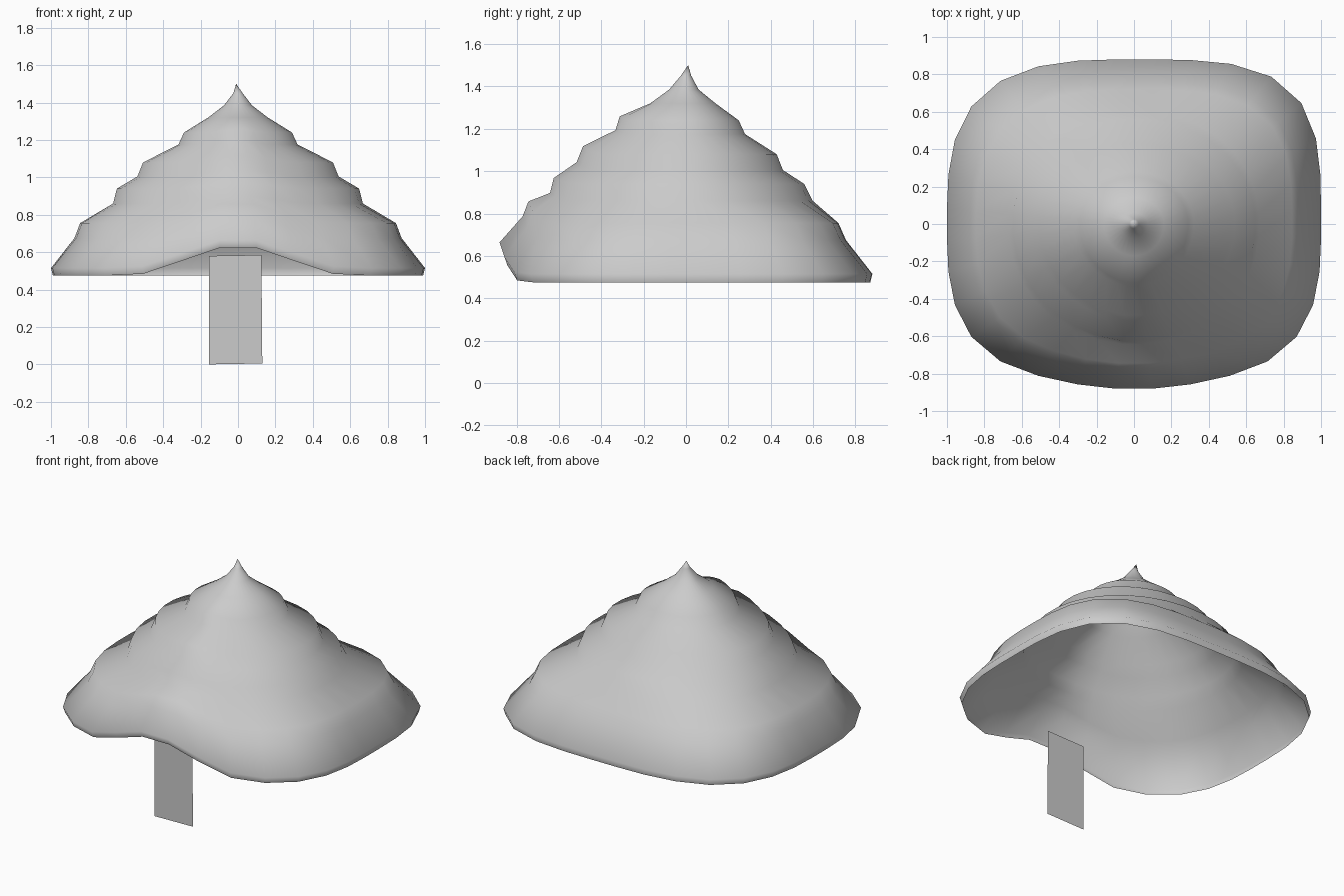
import bpy, bmesh, math

default = bpy.data.objects.get("Cube")
if default:
    bpy.data.objects.remove(default, do_unlink=True)


def material(name, rgb):
    mat = bpy.data.materials.new(name)
    mat.use_nodes = True
    mat.diffuse_color = (*rgb, 1)
    mat.node_tree.nodes["Principled BSDF"].inputs["Base Color"].default_value = (*rgb, 1)
    return mat


grey = material("plain grey", (0.6, 0.6, 0.6))


def finish(name, bm, smooth):
    bmesh.ops.recalc_face_normals(bm, faces=bm.faces)
    mesh = bpy.data.meshes.new(name)
    bm.to_mesh(mesh)
    bm.free()
    for face in mesh.polygons:
        face.use_smooth = smooth
    mesh.materials.append(grey)
    obj = bpy.data.objects.new(name, mesh)
    bpy.context.collection.objects.link(obj)
    return obj


# Tiered canopy rings: side radius, front depth, back depth, height, front lift, squareness
RINGS = [
    (0.025, 0.025, 0.025, 1.45, 0.00, 2),
    (0.075, 0.08, 0.06, 1.385, 0.00, 2),
    (0.16, 0.17, 0.14, 1.32, 0.00, 2),
    (0.29, 0.31, 0.25, 1.24, 0.02, 2),
    (0.32, 0.33, 0.28, 1.175, 0.02, 2),
    (0.51, 0.48, 0.43, 1.08, 0.04, 2),
    (0.54, 0.51, 0.46, 1.005, 0.04, 2),
    (0.65, 0.62, 0.56, 0.94, 0.03, 2.05),
    (0.67, 0.635, 0.60, 0.86, 0.04, 2.15),
    (0.845, 0.72, 0.72, 0.755, 0.11, 2.75),
    (0.875, 0.745, 0.755, 0.675, 0.12, 2.85),
    (1.00, 0.845, 0.88, 0.515, 0.16, 3.1),
    (0.99, 0.83, 0.87, 0.475, 0.16, 3.1),
]
SEGMENTS = 32


def ring(bm, side, front, back, z, lift, power):
    verts = []
    for i in range(SEGMENTS):
        a = math.tau * (i + 0.5) / SEGMENTS
        c, s = math.cos(a), math.sin(a)
        # the back left corner is a little squarer
        n = power + (0.5 if power > 2.5 and c > 0 and s > 0 else 0)
        r = (abs(c) ** n + abs(s) ** n) ** (-1 / n)
        x, y = side * r * c, (back if s > 0 else front) * r * s
        # the rim arches up and bulges over the front opening
        t = max(0, 1 - abs(x) / (0.6 * side)) if s < 0 else 0
        t = t * t * (3 - 2 * t)
        verts.append(bm.verts.new((x, y - 0.24 * lift * t, z + lift * t)))
    return verts


bm = bmesh.new()
rings = [ring(bm, *row) for row in RINGS]
for upper, lower in zip(rings, rings[1:]):
    for i in range(SEGMENTS):
        j = (i + 1) % SEGMENTS
        bm.faces.new((upper[i], lower[i], lower[j], upper[j]))
tip = bm.verts.new((-0.01, 0.01, 1.5))
for i in range(SEGMENTS):
    bm.faces.new((tip, rings[0][i], rings[0][(i + 1) % SEGMENTS]))
finish("canopy", bm, True)

# Flat upright panel under the front opening
bm = bmesh.new()
corners = [(-0.155, 0), (0.13, 0.005), (0.125, 0.585), (-0.155, 0.58)]
bm.faces.new([bm.verts.new((x, -0.66, z)) for x, z in corners])
finish("door_panel", bm, False)
